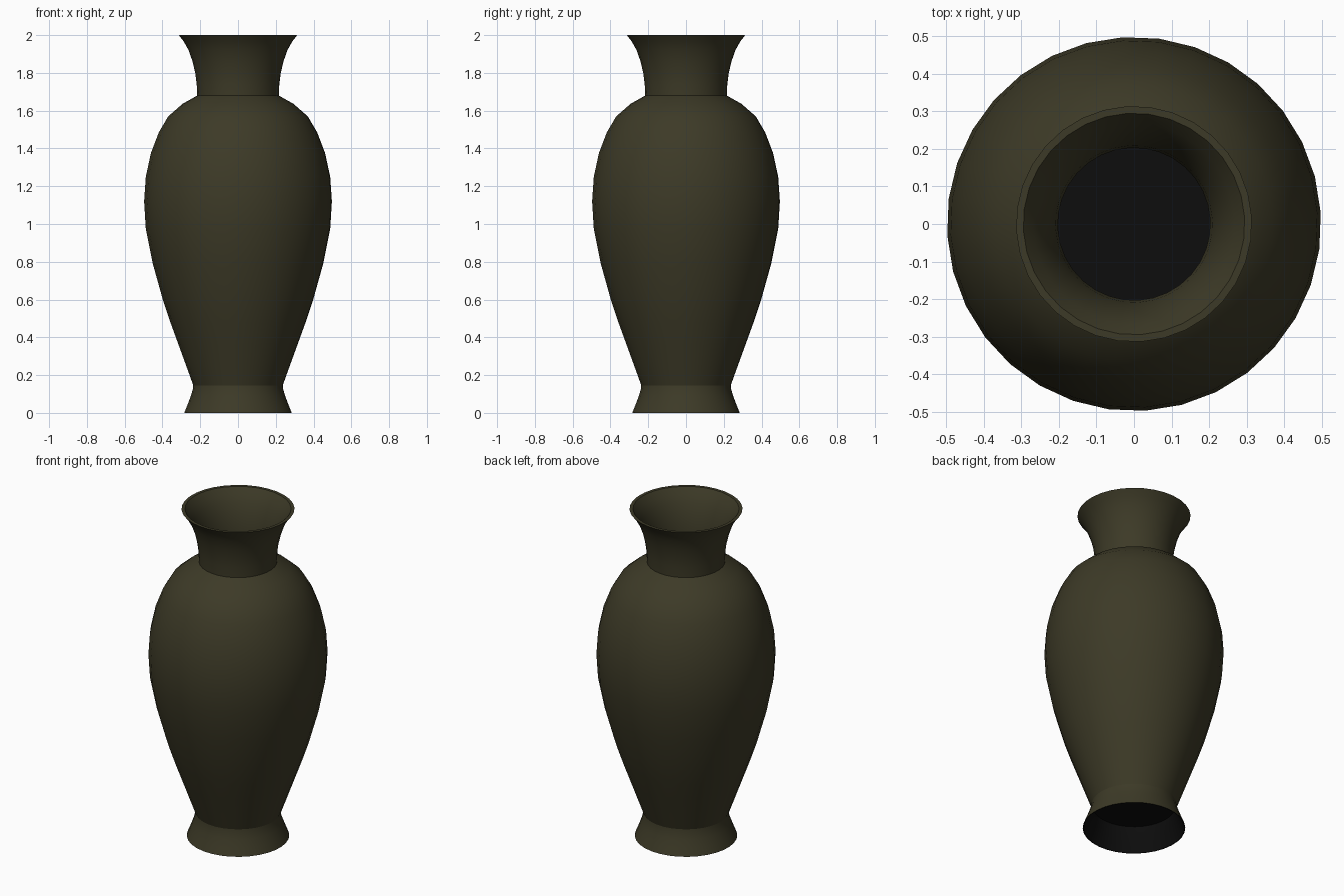
import bpy, bmesh, math

if "Cube" in bpy.data.objects:
    bpy.data.objects.remove(bpy.data.objects["Cube"])

SIDES = 32
TURN = math.radians(3.5)


def material(name, rgb):
    m = bpy.data.materials.new(name)
    m.diffuse_color = (*rgb, 1.0)
    m.use_nodes = True
    m.node_tree.nodes["Principled BSDF"].inputs["Base Color"].default_value = m.diffuse_color
    return m


olive = material("dark olive glaze", (0.046, 0.042, 0.020))
black = material("black lining", (0.004, 0.004, 0.004))


def lathe(name, profile, mat):
    """Revolve (radius, z) points about z; radius 0 closes to a pole."""
    bm = bmesh.new()
    rings = []
    for r, z in profile:
        if r == 0:
            rings.append([bm.verts.new((0, 0, z))] * SIDES)
        else:
            rings.append([bm.verts.new((r * math.cos(TURN + math.tau * i / SIDES),
                                        r * math.sin(TURN + math.tau * i / SIDES), z))
                          for i in range(SIDES)])
    for a, b in zip(rings, rings[1:]):
        for i in range(SIDES):
            j = (i + 1) % SIDES
            corners = list(dict.fromkeys((a[i], a[j], b[j], b[i])))
            bm.faces.new(corners)
    me = bpy.data.meshes.new(name)
    bm.to_mesh(me)
    bm.free()
    me.materials.append(mat)
    ob = bpy.data.objects.new(name, me)
    bpy.context.collection.objects.link(ob)
    bpy.ops.object.select_all(action='DESELECT')
    ob.select_set(True)
    bpy.context.view_layer.objects.active = ob
    bpy.ops.object.shade_smooth_by_angle(angle=math.radians(35))
    return ob


# Flared foot, open underneath
lathe("foot", [(0.285, 0), (0.267, 0.045), (0.25, 0.09), (0.24, 0.125), (0.237, 0.15)], olive)

# Swelling body and shoulder
body = [(0.237, 0.145), (0.275, 0.25), (0.315, 0.36), (0.357, 0.475), (0.396, 0.59),
        (0.452, 0.79), (0.489, 0.975), (0.498, 1.12), (0.489, 1.25), (0.462, 1.375),
        (0.42, 1.485), (0.37, 1.57), (0.293, 1.637), (0.216, 1.68)]
lathe("body", body, olive)

# Trumpet neck with a thick rim, outside then inside
lathe("neck", [(0.217, 1.67), (0.219, 1.74), (0.227, 1.80), (0.241, 1.86), (0.262, 1.92),
               (0.287, 1.965), (0.314, 2.0), (0.295, 2.0), (0.268, 1.965), (0.243, 1.92),
               (0.222, 1.86), (0.209, 1.80), (0.203, 1.74), (0.203, 1.67)], olive)

# Black inside of the body, with its floor
inner = [(r - 0.015, z) for r, z in body]
lathe("lining", [(0.204, 1.68)] + inner[-2::-1] + [(0, 0.145)], black)

# Black inside of the hollow foot
lathe("foot_lining", [(0, 0.14), (0.23, 0.14), (0.233, 0.125), (0.244, 0.09),
                      (0.261, 0.045), (0.280, 0), (0.285, 0)], black)
